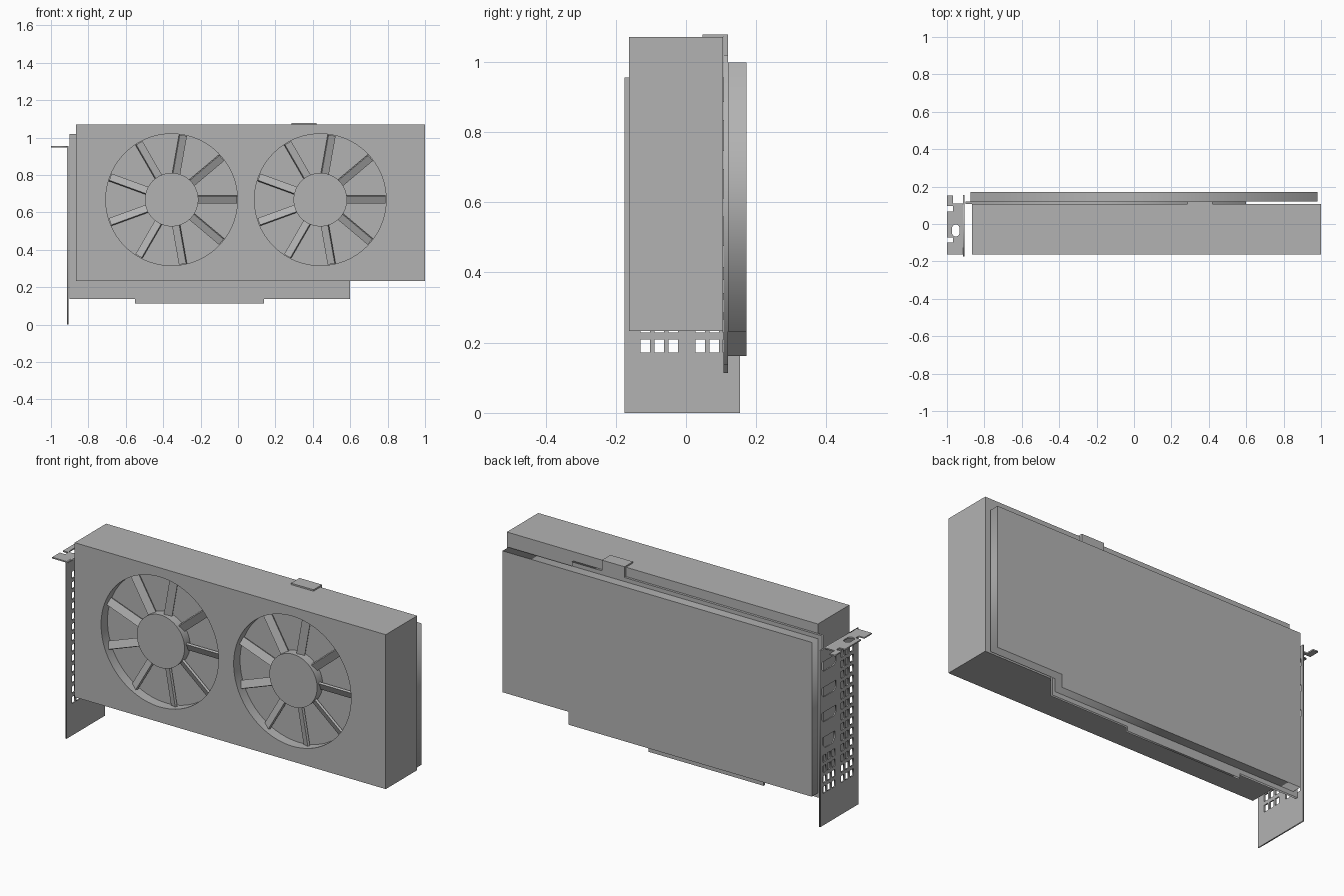
import bpy, bmesh
from math import cos, sin, pi, radians
from mathutils import Matrix, Vector

cube = bpy.data.objects.get("Cube")
if cube:
    bpy.data.objects.remove(cube, do_unlink=True)

# Single flat colour
grey = bpy.data.materials.new("plain_grey")
grey.use_nodes = True
colour = (0.45, 0.45, 0.45, 1)
grey.diffuse_color = colour
for node in grey.node_tree.nodes:
    if node.type == 'BSDF_PRINCIPLED':
        node.inputs["Base Color"].default_value = colour

# Drawing planes: columns send sketch (u, v, depth) to world axes
FRONT = Matrix(((1, 0, 0), (0, 0, -1), (0, 1, 0))).to_4x4()
SIDE = Matrix(((0, 0, 1), (1, 0, 0), (0, 1, 0))).to_4x4()
FLAT = Matrix.Identity(4)


def add_object(name, mesh):
    obj = bpy.data.objects.new(name, mesh)
    bpy.context.collection.objects.link(obj)
    mesh.materials.clear()
    mesh.materials.append(grey)
    return obj


def finish(name, bm):
    bmesh.ops.recalc_face_normals(bm, faces=bm.faces)
    mesh = bpy.data.meshes.new(name)
    bm.to_mesh(mesh)
    bm.free()
    return add_object(name, mesh)


def box(name, x, y, z):
    bm = bmesh.new()
    bmesh.ops.create_cube(bm, size=1)
    for v in bm.verts:
        v.co = [(lo + hi) / 2 + c * (hi - lo) for c, (lo, hi) in zip(v.co, (x, y, z))]
    return finish(name, bm)


def disc(name, x, z, radius, y0, y1):
    bm = bmesh.new()
    place = Matrix.Translation((x, (y0 + y1) / 2, z)) @ FRONT
    bmesh.ops.create_cone(bm, cap_ends=True, segments=96, radius1=radius,
                          radius2=radius, depth=y1 - y0, matrix=place)
    return finish(name, bm)


def plate(name, plane, outlines, low, high):
    """Sheet from an outer outline followed by hole outlines."""
    curve = bpy.data.curves.new(name, 'CURVE')
    curve.dimensions, curve.fill_mode = '2D', 'BOTH'
    curve.extrude = (high - low) / 2
    for points in outlines:
        spline = curve.splines.new('POLY')
        spline.points.add(len(points) - 1)
        for p, (u, v) in zip(spline.points, points):
            p.co = (u, v, 0, 1)
        spline.use_cyclic_u = True
    temp = bpy.data.objects.new(name + "_sketch", curve)
    bpy.context.collection.objects.link(temp)
    graph = bpy.context.evaluated_depsgraph_get()
    mesh = bpy.data.meshes.new_from_object(temp.evaluated_get(graph))
    bm = bmesh.new()
    bm.from_mesh(mesh)
    bpy.data.objects.remove(temp)
    bpy.data.meshes.remove(mesh)
    bmesh.ops.remove_doubles(bm, verts=bm.verts, dist=0.0001)
    normal = plane.to_3x3() @ Vector((0, 0, 1))
    middle = Vector([abs(c) for c in normal]) * (low + high) / 2
    bm.transform(Matrix.Translation(middle) @ plane)
    return finish(name, bm)


def rect(u, v, w, h, cut=0.0):
    """Rectangle about a centre, with optional cut lower corners."""
    a, b = w / 2, h / 2
    pts = [(-a, b), (a, b)]
    pts += [(a, cut - b), (a - cut, -b), (cut - a, -b), (-a, cut - b)] if cut else [(a, -b), (-a, -b)]
    return [(u + p, v + q) for p, q in pts]


def smooth(obj):
    bpy.ops.object.select_all(action='DESELECT')
    obj.select_set(True)
    bpy.context.view_layer.objects.active = obj
    bpy.ops.object.shade_smooth_by_angle(angle=radians(30))


# Cooler shroud with two round fan recesses
FRONT_Y, FLOOR_Y, FAN_Z = -0.163, -0.108, 0.668
fans = {"right": -0.355, "left": 0.44}
shroud = box("cooler_shroud", (-0.865, 1), (FRONT_Y, 0.106), (0.233, 1.07))
for side, fx in fans.items():
    cutter = disc("recess_cutter", fx, FAN_Z, 0.352, FRONT_Y - 0.05, FLOOR_Y)
    cutter.hide_render = True
    mod = shroud.modifiers.new("recess", 'BOOLEAN')
    mod.operation, mod.solver, mod.object = 'DIFFERENCE', 'EXACT', cutter
    bpy.context.view_layer.objects.active = shroud
    bpy.ops.object.modifier_apply(modifier=mod.name)
    bpy.data.objects.remove(cutter, do_unlink=True)
smooth(shroud)

# Fan hubs and nine tilted blades each
for side, fx in fans.items():
    smooth(disc(side + "_fan_hub", fx, FAN_Z, 0.143, FRONT_Y + 0.008, FLOOR_Y + 0.002))
    bm = bmesh.new()
    for i in range(9):
        place = (Matrix.Translation((fx, FLOOR_Y - 0.018, FAN_Z)) @ FRONT
                 @ Matrix.Rotation(i * 2 * pi / 9, 4, 'Z')
                 @ Matrix.Translation((0.243, 0, 0))
                 @ Matrix.Rotation(radians(25), 4, 'X')
                 @ Matrix.Diagonal((0.212, 0.042, 0.012, 1)))
        bmesh.ops.create_cube(bm, size=1, matrix=place)
    finish(side + "_fan_blades", bm)

# Circuit board with its edge connector
board = [(-0.9, 1.02), (0.6, 1.02), (0.6, 0.138), (0.14, 0.138),
         (0.14, 0.114), (-0.55, 0.114), (-0.55, 0.138), (-0.9, 0.138)]
plate("circuit_board", FRONT, [board], 0.107, 0.12)

# Power tab on the top edge
box("power_tab_stem", (0.285, 0.42), (0.107, 0.12), (1.02, 1.07))
box("power_tab_top", (0.285, 0.42), (0.047, 0.12), (1.07, 1.078))

# Stepped backplate
back = [(-0.875, 0.998), (0.98, 0.998), (0.98, 0.232), (0.585, 0.232),
        (0.585, 0.162), (-0.875, 0.162)]
plate("backplate", FRONT, [back], 0.12, 0.172)

# Mounting bracket with vent holes and port openings
holes = []
for row in range(13):
    columns = [-0.116, -0.076, -0.036]
    if row < 4:
        columns += [0.041, 0.08, 0.119]
    holes += [rect(y, 0.191 + row * 0.0565, 0.027, 0.037) for y in columns]
holes += [rect(0.08, z, 0.12, 0.052, 0.015) for z in (0.86, 0.72, 0.585)]
holes.append(rect(0.08, 0.445, 0.1, 0.06, 0.02))
outer = rect(-0.0105, 0.4775, 0.329, 0.955)
plate("mounting_bracket", SIDE, [outer] + holes, -0.913, -0.906)

# Bracket flange with notches and a screw slot
flange = [(-1, 0.153), (-0.968, 0.153), (-0.968, 0.11), (-0.906, 0.11),
          (-0.906, -0.163), (-1, -0.163), (-1, -0.098), (-0.968, -0.098),
          (-0.968, -0.071), (-1, -0.071), (-1, 0.068), (-0.968, 0.068),
          (-0.968, 0.095), (-1, 0.095)]
slot = []
for i in range(24):
    a = (i + 0.5) * pi / 12
    slot.append((-0.953 + 0.02 * cos(a), -0.035 + 0.02 * sin(a) + (0.012 if a < pi else -0.012)))
plate("bracket_flange", FLAT, [flange, slot], 0.948, 0.955)
